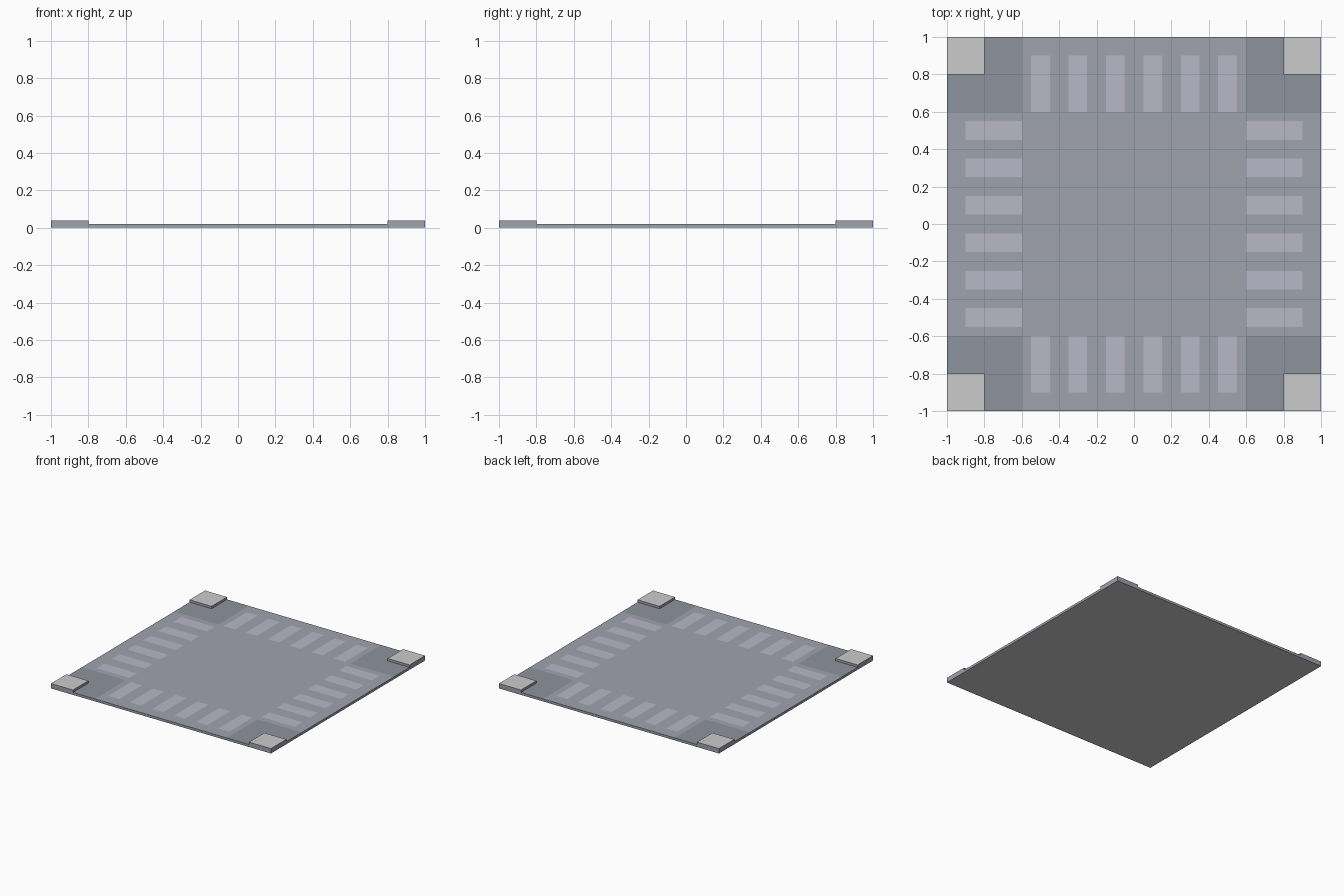
import bpy, bmesh

if "Cube" in bpy.data.objects:
    bpy.data.objects.remove(bpy.data.objects["Cube"])

def material(name, rgb):
    m = bpy.data.materials.new(name)
    m.diffuse_color = (*rgb, 1)
    m.use_nodes = True
    m.node_tree.nodes["Principled BSDF"].inputs["Base Color"].default_value = m.diffuse_color
    return m

ROAD = material("asphalt", (0.35, 0.36, 0.43))
DARK = material("dark_asphalt", (0.27, 0.29, 0.34))
PAINT = material("faded_paint", (0.48, 0.48, 0.58))
GREY = material("concrete", (0.8, 0.8, 0.8))

T = 0.02        # slab thickness
LIFT = 0.0004   # keeps flush markings just above the slab

def make_object(name, bm, *mats):
    me = bpy.data.meshes.new(name)
    bm.to_mesh(me)
    bm.free()
    for m in mats:
        me.materials.append(m)
    ob = bpy.data.objects.new(name, me)
    bpy.context.collection.objects.link(ob)
    return ob

def box(name, x0, x1, y0, y1, z0, z1, mats, grey_side):
    # second material goes on the top (+1) or the bottom (-1)
    bm = bmesh.new()
    bmesh.ops.create_cube(bm, size=1)
    for v in bm.verts:
        v.co.x = x1 if v.co.x > 0 else x0
        v.co.y = y1 if v.co.y > 0 else y0
        v.co.z = z1 if v.co.z > 0 else z0
    bm.normal_update()
    for f in bm.faces:
        if f.normal.z * grey_side > 0.5:
            f.material_index = 1
    return make_object(name, bm, *mats)

def patches(name, rects, mat, z):
    bm = bmesh.new()
    for x0, x1, y0, y1 in rects:
        bm.faces.new([bm.verts.new((x, y, z)) for x, y in
                      ((x0, y0), (x1, y0), (x1, y1), (x0, y1))])
    return make_object(name, bm, mat)

def span(s, a, b):
    return (a, b) if s > 0 else (-b, -a)

SIGNS = (-1, 1)

# road slab with grey underside
box("road_slab", -1, 1, -1, 1, 0, T, (ROAD, GREY), -1)

# dark ground around each corner
patches("corner_ground",
        [(*span(sx, 0.6, 1), *span(sy, 0.6, 1)) for sx in SIGNS for sy in SIGNS],
        DARK, T + LIFT)

# crossing stripes on all four arms
stripes = []
for i in range(6):
    c = -0.5 + 0.2 * i
    for s in SIGNS:
        stripes.append((c - 0.05, c + 0.05, *span(s, 0.6, 0.9)))
        stripes.append((*span(s, 0.6, 0.9), c - 0.05, c + 0.05))
patches("crossing_stripes", stripes, PAINT, T + LIFT)

# raised pavement corners with asphalt-coloured kerbs
for sx in SIGNS:
    for sy in SIGNS:
        box("pavement_corner", *span(sx, 0.8, 1), *span(sy, 0.8, 1),
            T, 0.04, (ROAD, GREY), 1)
